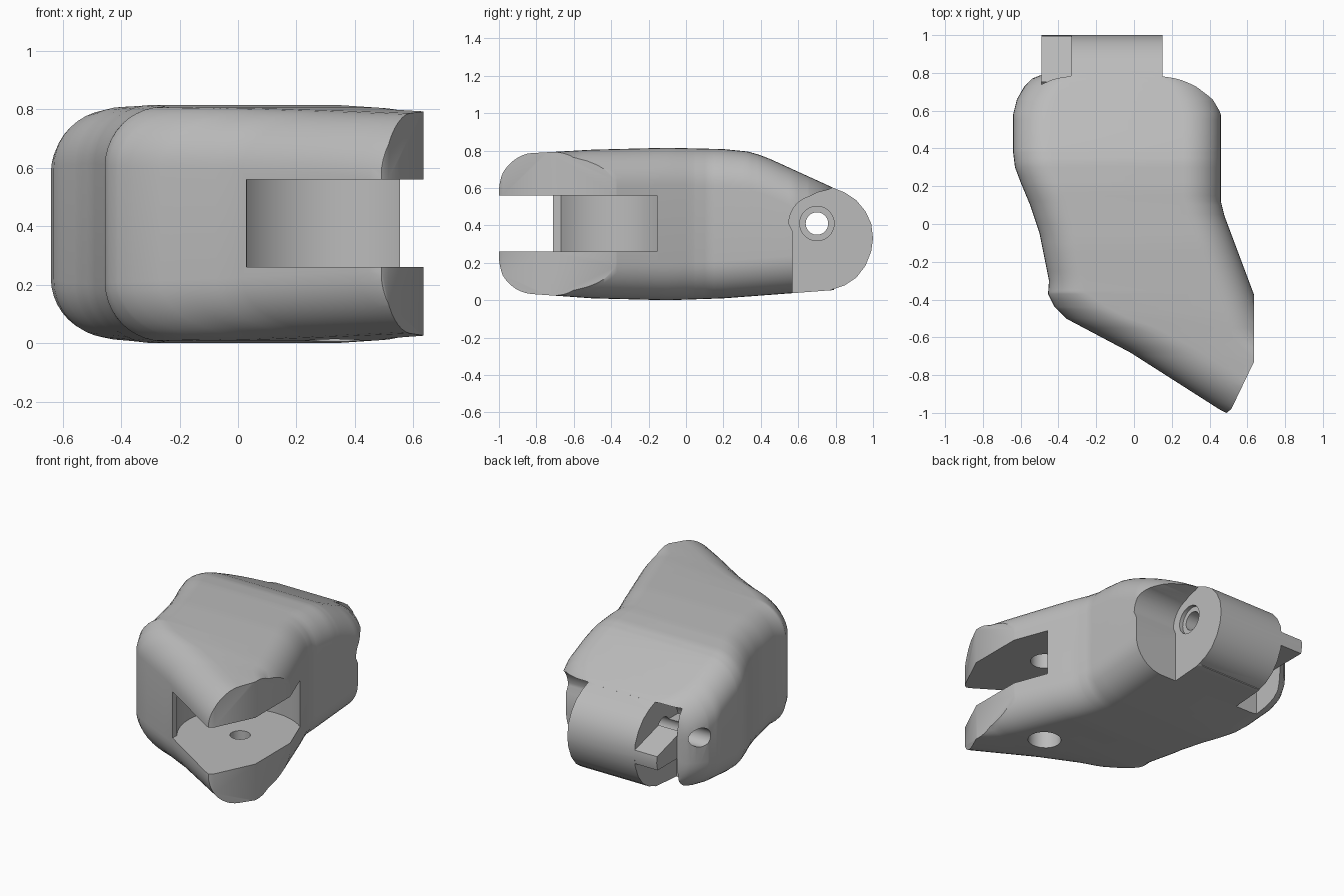
import bpy, bmesh, math
from mathutils import Vector

cube = bpy.data.objects.get("Cube")
if cube:
    bpy.data.objects.remove(cube)

grey = bpy.data.materials.new("plain_grey")
grey.use_nodes = True
COLOUR = (0.5, 0.5, 0.5, 1)
grey.diffuse_color = COLOUR
grey.node_tree.nodes["Principled BSDF"].inputs["Base Color"].default_value = COLOUR


def interp(table, t):
    """Piecewise linear lookup in a list of (position, value)."""
    if t <= table[0][0]:
        return table[0][1]
    for (a, va), (b, vb) in zip(table, table[1:]):
        if t <= b:
            return va + (vb - va) * (t - a) / (b - a)
    return table[-1][1]


def make(name, bm):
    bmesh.ops.recalc_face_normals(bm, faces=bm.faces)
    mesh = bpy.data.meshes.new(name)
    bm.to_mesh(mesh)
    bm.free()
    mesh.materials.append(grey)
    ob = bpy.data.objects.new(name, mesh)
    bpy.context.collection.objects.link(ob)
    return ob


def prism(name, points, lo, hi, axis):
    """Extrude a flat profile along x (points are y, z) or z (points are x, y)."""
    bm = bmesh.new()
    place = (lambda p, d: (d, *p)) if axis == "x" else (lambda p, d: (*p, d))
    ends = [[bm.verts.new(place(p, d)) for p in points] for d in (lo, hi)]
    bm.faces.new(ends[0])
    bm.faces.new(ends[1])
    n = len(points)
    for i in range(n):
        j = (i + 1) % n
        bm.faces.new((ends[0][i], ends[0][j], ends[1][j], ends[1][i]))
    return make(name, bm)


def arc(cx, cy, r, start, end, steps=32):
    angles = [math.radians(start + (end - start) * i / steps) for i in range(steps + 1)]
    return [(cx + r * math.cos(a), cy + r * math.sin(a)) for a in angles]


def rod(name, cx, cy, r, lo, hi, axis):
    return prism(name, arc(cx, cy, r, 0, 360, 40)[:-1], lo, hi, axis)


def combine(target, tool, operation="DIFFERENCE"):
    """Apply a boolean and discard the tool."""
    mod = target.modifiers.new("join", "BOOLEAN")
    mod.operation, mod.solver, mod.object = operation, "EXACT", tool
    bpy.context.view_layer.objects.active = target
    bpy.ops.object.modifier_apply(modifier=mod.name)
    bpy.data.objects.remove(tool)


# Body outlines along y: left and right edges, top and bottom, fillet width
EDGE_L = [(-1.05, .58), (-.98, .45), (-.68, -.02), (-.5, -.36), (-.44, -.42), (-.37, -.455),
          (-.3, -.45), (-.05, -.5), (.1, -.55), (.22, -.6), (.3, -.63), (.38, -.64),
          (.58, -.64), (.66, -.62), (.73, -.58), (.77, -.54), (.79, -.49)]
EDGE_R = [(-1.05, 1.15), (-.6, .72), (-.36, .63), (.04, .48), (.12, .46), (.58, .46),
          (.66, .44), (.73, .4), (.77, .35), (.79, .29)]
TOP = [(-1.05, .76), (-.85, .785), (-.5, .805), (-.1, .815), (.2, .808), (.33, .795),
       (.39, .778), (.45, .755), (.79, .6)]
BOTTOM = [(-1.05, .05), (-.85, .035), (-.5, .01), (-.1, 0), (.2, .01), (.8, .055)]
FILLET_L = [(-.55, .38), (-.36, .2)]
R = .2

# Body: rounded sections lofted from front to back
stations = sorted({y for y, _ in EDGE_L + EDGE_R + TOP} | {-1 + .05 * i for i in range(36)})
bm = bmesh.new()
rings = []
for y in stations:
    left, right = interp(EDGE_L, y), interp(EDGE_R, y)
    top, bottom = interp(TOP, y), interp(BOTTOM, y)
    rl = interp(FILLET_L, y)
    corners = [(right - R, top - R, R, 0), (left + rl, top - R, rl, 90),
               (left + rl, bottom + R, rl, 180), (right - R, bottom + R, R, 270)]
    ring = []
    for cx, cz, rx, start in corners:
        for i in range(11):
            a = math.radians(start + 9 * i)
            ring.append(bm.verts.new((cx + rx * math.cos(a), y, cz + R * math.sin(a))))
    rings.append(ring)
for a, b in zip(rings, rings[1:]):
    for i in range(len(a)):
        j = (i + 1) % len(a)
        bm.faces.new((a[i], a[j], b[j], b[i]))
bm.faces.new(rings[0])
bm.faces.new(rings[-1])
body = make("clevis_body", bm)

# Flat trimmed jaw tips
combine(body, prism("tip_cutter", [(.635, .5), (.635, -.73), (.515, -.98), (.49, -1), (.4, -1),
                                   (.4, -1.3), (1.5, -1.3), (1.5, .5)], -.5, 1.5, "z"))

# Hinge recesses on both sides of the knuckle
recess = [(.57, -.2), (.57, .37)] + arc(.7, .41, .15, 180, 105, 10) + \
         [(.7, .575), (.76, .59), (.78, .6), (1.2, .6), (1.2, -.2)]
for lo, hi in ((.15, 1), (-.49, -.33)):
    combine(body, prism("recess_cutter", recess, lo, hi, "x"))

# Rounded hinge knuckle and its side tab
knuckle = [(.4, .12), (.7, .055), (.79, .06), (.85, .08), (.91, .12), (.96, .185), (.99, .26), (1, .33),
           (.99, .41), (.96, .475), (.91, .535), (.85, .575), (.78, .604), (.4, .7)]
combine(body, prism("knuckle", knuckle, -.33, .15, "x"), "UNION")
combine(body, prism("tab", [(.5, .28), (.99, .28), (1, .33), (.995, .37), (.75, .44), (.5, .44)],
                    -.49, -.32, "x"), "UNION")

# Hinge pin hole with a shallow counterbore
combine(body, rod("pin_cutter", .7, .41, .06, -1, 1, "x"))
combine(body, rod("counterbore_cutter", .7, .41, .092, .125, .4, "x"))

# Jaw slot with a concave round back wall
slot = arc(.33, -.45, .37, 50, 216) + [(.01, -1.3), (1.1, -1.3), (1.1, -.167)]
combine(body, prism("slot_cutter", slot, .26, .56, "z"))

# Vertical pin holes: stepped below, blind above
for r, lo, hi in ((.06, -.2, .4), (.1, -.2, .16), (.085, .5, .69)):
    combine(body, rod("jaw_hole_cutter", .33, -.45, r, lo, hi, "z"))

bpy.ops.object.select_all(action="DESELECT")
body.select_set(True)
bpy.context.view_layer.objects.active = body
bpy.ops.object.shade_smooth_by_angle(angle=math.radians(32))
